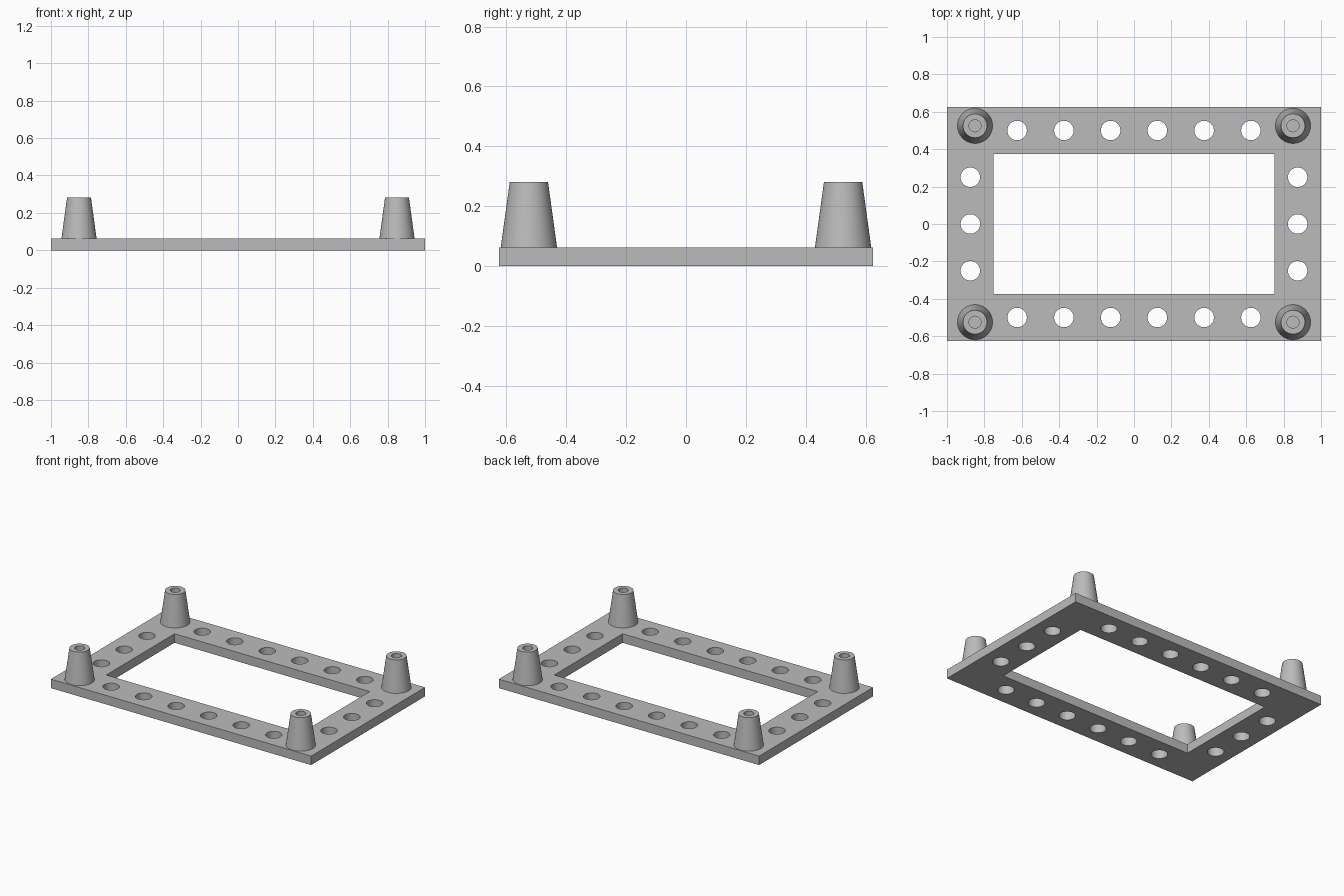
import bpy, bmesh, math
from mathutils import Matrix, Vector

if "Cube" in bpy.data.objects:
    bpy.data.objects.remove(bpy.data.objects["Cube"])

THICK = 0.0625
SEGMENTS = 48

grey = bpy.data.materials.new("plain_grey")
grey.use_nodes = True
colour = (0.5, 0.5, 0.5, 1)
grey.diffuse_color = colour
grey.node_tree.nodes["Principled BSDF"].inputs["Base Color"].default_value = colour


def make_object(name, bm):
    bmesh.ops.recalc_face_normals(bm, faces=bm.faces)
    mesh = bpy.data.meshes.new(name)
    bm.to_mesh(mesh)
    bm.free()
    mesh.materials.append(grey)
    obj = bpy.data.objects.new(name, mesh)
    bpy.context.collection.objects.link(obj)
    return obj


def add_box(bm, size, z):
    matrix = Matrix.Translation((0, 0, z)) @ Matrix.Diagonal((*size, 1))
    bmesh.ops.create_cube(bm, size=1, matrix=matrix)


def smooth(obj):
    bpy.ops.object.select_all(action="DESELECT")
    obj.select_set(True)
    bpy.context.view_layer.objects.active = obj
    bpy.ops.object.shade_smooth_by_angle(angle=math.radians(30))


# Rectangular base plate
bm = bmesh.new()
add_box(bm, (2, 1.25, THICK), THICK / 2)
frame = make_object("base_frame", bm)

# Cutter: central window and the holes along each rail
bm = bmesh.new()
add_box(bm, (1.5, 0.75, THICK * 3), THICK / 2)
holes = [(-0.625 + 0.25 * i, y) for i in range(6) for y in (-0.5, 0.5)]
holes += [(x, 0.25 * j) for j in (-1, 0, 1) for x in (-0.875, 0.875)]
for x, y in holes:
    bmesh.ops.create_cone(bm, cap_ends=True, segments=SEGMENTS, radius1=0.052,
                          radius2=0.052, depth=THICK * 3,
                          matrix=Matrix.Translation((x, y, THICK / 2)))
cutter = make_object("frame_cutter", bm)
cutter.hide_render = True

cut = frame.modifiers.new("window_and_holes", "BOOLEAN")
cut.operation = "DIFFERENCE"
cut.solver = "EXACT"
cut.object = cutter
bpy.context.view_layer.objects.active = frame
bpy.ops.object.modifier_apply(modifier=cut.name)
bpy.data.objects.remove(cutter)
smooth(frame)


# Tapered corner posts, each with a blind screw hole
def make_post(name, x, y):
    profile = [(0, THICK), (0.094, THICK), (0.064, 0.281),
               (0.032, 0.281), (0.032, THICK + 0.03), (0, THICK + 0.03)]
    bm = bmesh.new()
    verts = [bm.verts.new((r, 0, z)) for r, z in profile]
    edges = [bm.edges.new(pair) for pair in zip(verts, verts[1:])]
    bmesh.ops.spin(bm, geom=verts + edges, cent=(0, 0, 0), axis=(0, 0, 1),
                   angle=math.tau, steps=SEGMENTS)
    bmesh.ops.remove_doubles(bm, verts=bm.verts, dist=0.0001)
    bmesh.ops.translate(bm, verts=bm.verts, vec=Vector((x, y, 0)))
    smooth(make_object(name, bm))


for side, x in (("left", 0.85), ("right", -0.85)):
    for end, y in (("front", -0.525), ("back", 0.525)):
        make_post(f"{end}_{side}_post", x, y)
